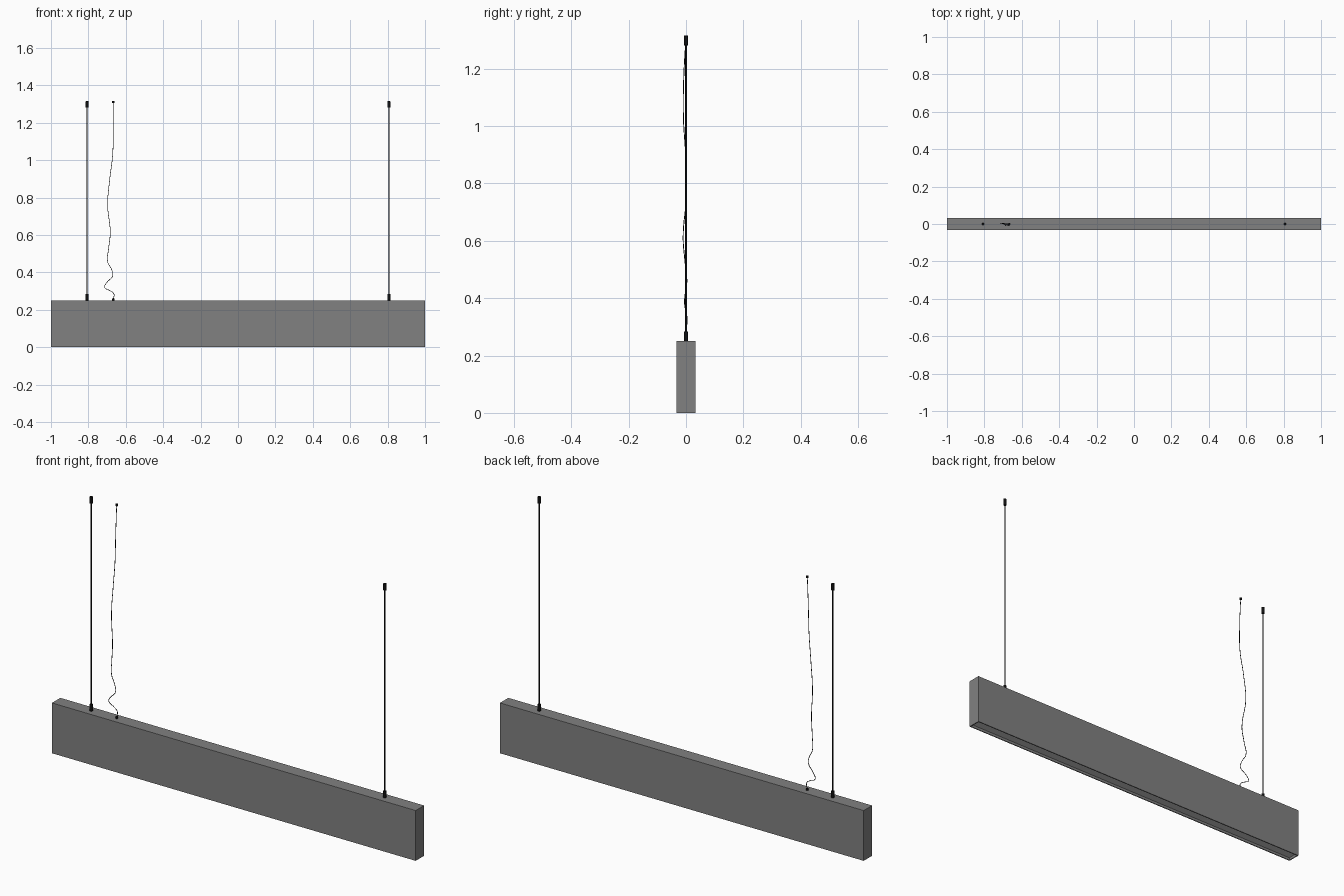
import bpy, bmesh

if "Cube" in bpy.data.objects:
    bpy.data.objects.remove(bpy.data.objects["Cube"])

L, W, H = 2.0, 0.066, 0.25      # housing size
TOP = 1.315                     # ceiling height
WIRE_X, CORD_X = 0.807, -0.667


def material(name, v):
    m = bpy.data.materials.new(name)
    m.diffuse_color = (v, v, v, 1)
    m.use_nodes = True
    m.node_tree.nodes["Principled BSDF"].inputs["Base Color"].default_value = m.diffuse_color
    return m


DARK = material("dark_grey", 0.22)
BLACK = material("black", 0.005)
PALE = material("pale_diffuser", 0.8)


def smooth(obj):
    bpy.ops.object.select_all(action='DESELECT')
    obj.select_set(True)
    bpy.context.view_layer.objects.active = obj
    bpy.ops.object.shade_smooth_by_angle(angle=0.6)


def cylinder(name, x, z0, z1, r, sides=24, bevel=0.0):
    bpy.ops.mesh.primitive_cylinder_add(vertices=sides, radius=r, depth=z1 - z0,
                                        location=(x, 0, (z0 + z1) / 2))
    obj = bpy.context.object
    obj.name = name
    obj.data.materials.append(BLACK)
    if bevel:
        m = obj.modifiers.new("rim", 'BEVEL')
        m.width, m.segments, m.limit_method = bevel, 2, 'ANGLE'
    smooth(obj)


def box(bm, sx, sy, z0, z1):
    r = bmesh.ops.create_cube(bm, size=1)
    for v in r['verts']:
        v.co = (v.co.x * sx, v.co.y * sy, z0 + (v.co.z + 0.5) * (z1 - z0))


def mesh_object(name, bm, mat):
    me = bpy.data.meshes.new(name)
    bm.to_mesh(me)
    bm.free()
    me.materials.append(mat)
    bpy.context.collection.objects.link(bpy.data.objects.new(name, me))


# Housing: long box with a recessed underside
bm = bmesh.new()
box(bm, L, W, 0, H)
bm.normal_update()
bottom = min(bm.faces, key=lambda f: f.calc_center_median().z)
bmesh.ops.inset_region(bm, faces=[bottom], thickness=0.007)
ext = bmesh.ops.extrude_discrete_faces(bm, faces=[bottom])
bmesh.ops.translate(bm, vec=(0, 0, 0.014), verts=ext['faces'][0].verts)
mesh_object("housing", bm, DARK)

# Light diffuser inside the recess
bm = bmesh.new()
box(bm, L - 0.0144, W - 0.0144, 0.011, 0.0138)
mesh_object("diffuser", bm, PALE)

# Suspension wires with a gripper at each end
for side, x in (("left", -WIRE_X), ("right", WIRE_X)):
    cylinder(side + "_wire", x, H + 0.02, TOP - 0.02, 0.003, 12)
    cylinder(side + "_lower_gripper", x, H, H + 0.034, 0.0075, 24, 0.0015)
    cylinder(side + "_upper_gripper", x, TOP - 0.034, TOP, 0.0075, 24, 0.0015)

# Power cord end caps
cylinder("cord_lower_cap", CORD_X, H, H + 0.009, 0.0065, 24, 0.001)
cylinder("cord_upper_cap", CORD_X, TOP - 0.009, TOP, 0.0065, 24, 0.001)

# Slack power cord
path = [(-.667, 0, .255), (-.664, 0, .286), (-.686, .002, .303), (-.713, .004, .320),
        (-.702, .002, .345), (-.670, -.005, .382), (-.675, -.003, .414),
        (-.697, .003, .457), (-.691, -.004, .532), (-.683, -.010, .612),
        (-.697, .002, .762), (-.686, -.001, .896), (-.670, -.009, 1.03),
        (-.667, -.008, 1.163), (-.667, 0, 1.312)]
cu = bpy.data.curves.new("power_cord", 'CURVE')
cu.dimensions = '3D'
cu.bevel_depth, cu.bevel_resolution, cu.resolution_u = 0.0015, 2, 6
cu.use_fill_caps = True
cu.materials.append(BLACK)
sp = cu.splines.new('BEZIER')
sp.bezier_points.add(len(path) - 1)
for p, co in zip(sp.bezier_points, path):
    p.co = co
    p.handle_left_type = p.handle_right_type = 'AUTO'
bpy.context.collection.objects.link(bpy.data.objects.new("power_cord", cu))
